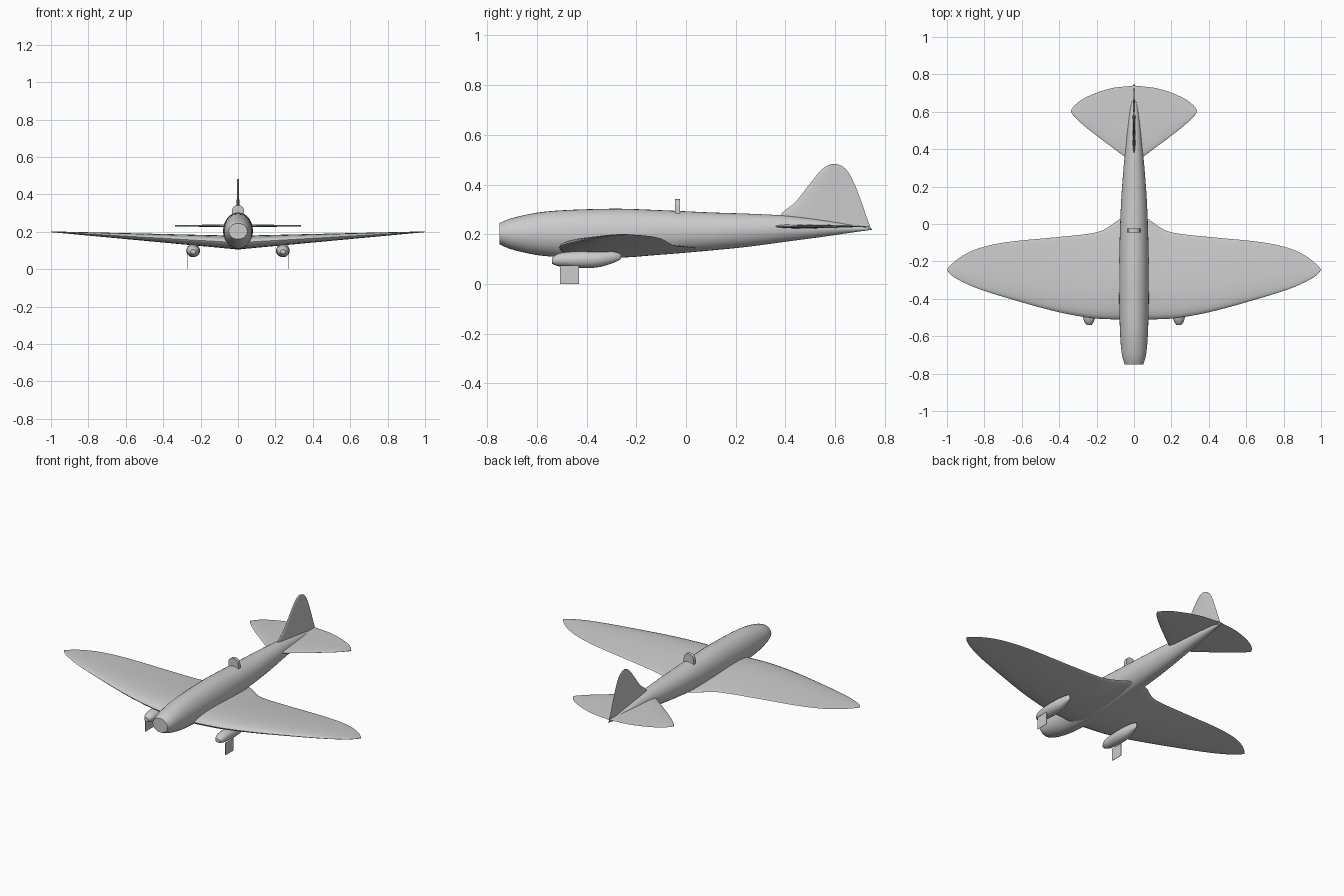
import bpy, bmesh, math

cube = bpy.data.objects.get("Cube")
if cube:
    bpy.data.objects.remove(cube, do_unlink=True)

paint = bpy.data.materials.new("light_grey")
paint.use_nodes = True
GREY = (0.6, 0.6, 0.6, 1)
paint.diffuse_color = GREY
paint.node_tree.nodes["Principled BSDF"].inputs["Base Color"].default_value = GREY


def finish(name, bm, angle=35):
    bmesh.ops.recalc_face_normals(bm, faces=bm.faces)
    mesh = bpy.data.meshes.new(name)
    bm.to_mesh(mesh)
    bm.free()
    mesh.materials.append(paint)
    mesh.shade_smooth()
    mesh.set_sharp_from_angle(angle=math.radians(angle))
    obj = bpy.data.objects.new(name, mesh)
    bpy.context.collection.objects.link(obj)
    return obj


def smooth_rows(rows, steps=6):
    """Catmull-Rom interpolation between cross-section rows."""
    out = []
    for i in range(len(rows) - 1):
        a, b, c, d = (rows[max(0, min(len(rows) - 1, i + k))] for k in (-1, 0, 1, 2))
        for s in range(steps):
            t = s / steps
            out.append([q + t / 2 * (r - p + t * (2 * p - 5 * q + 4 * r - u + t * (3 * (q - r) + u - p)))
                        for p, q, r, u in zip(a, b, c, d)])
    return out + [list(rows[-1])]


def loft(name, rings):
    bm = bmesh.new()
    rings = [[bm.verts.new(p) for p in ring] for ring in rings]
    n = len(rings[0])
    for a, b in zip(rings, rings[1:]):
        for i in range(n):
            j = (i + 1) % n
            bm.faces.new((a[i], a[j], b[j], b[i]))
    bm.faces.new(rings[0])
    bm.faces.new(rings[-1])
    return finish(name, bm)


def body(name, rows, x=0, sides=32):
    """Elliptical body from rows of y, top, bottom, half width."""
    rings = []
    for y, top, bottom, w in smooth_rows(rows):
        ring = []
        for k in range(sides):
            a = math.tau * k / sides
            ring.append((x + w * math.cos(a), y, (top + bottom) / 2 + (top - bottom) / 2 * math.sin(a)))
        rings.append(ring)
    return loft(name, rings)


def foil(front, back, half, sides=28):
    """Airfoil outline as chord position and thickness offset."""
    for k in range(sides):
        a = math.tau * k / sides
        u = (1 + math.cos(a)) / 2
        yield front + (back - front) * u, half * 1.4 * math.sin(a) * (1 - 0.75 * u)


def span_surface(name, rows):
    """Symmetric wing from rows of x, front, back, height, half thickness."""
    half = smooth_rows(rows)
    full = [[-r[0]] + r[1:] for r in reversed(half[1:])] + half
    return loft(name, [[(x, y, z + o) for y, o in foil(f, b, h)] for x, f, b, z, h in full])


def plate(name, outline, axis, low, high):
    """Flat outline extruded along x (outline y,z) or y (outline x,z)."""
    bm = bmesh.new()
    pts = [(low, p, q) if axis == "x" else (p, low, q) for p, q in outline]
    face = bm.faces.new([bm.verts.new(p) for p in pts])
    geom = bmesh.ops.extrude_face_region(bm, geom=[face])["geom"]
    move = (high - low, 0, 0) if axis == "x" else (0, high - low, 0)
    bmesh.ops.translate(bm, verts=[g for g in geom if isinstance(g, bmesh.types.BMVert)], vec=move)
    return finish(name, bm)


# Fuselage with blunt nose and tapered tail
body("fuselage", [
    (-.75, .245, .16, .05), (-.69, .268, .136, .066), (-.55, .293, .111, .076),
    (-.3, .303, .105, .08), (-.1, .297, .118, .077), (.1, .288, .135, .07),
    (.25, .283, .15, .06), (.4, .275, .17, .047), (.55, .257, .19, .033),
    (.68, .235, .209, .015), (.748, .222, .218, .003)])

# Main wing with dihedral, elliptical tips and trailing root fillet
wing = [(0, -.51, .06), (.07, -.51, .03), (.16, -.508, -.03), (.25, -.5, -.053),
        (.43, -.465, -.072), (.68, -.395, -.097), (.83, -.347, -.13),
        (.92, -.308, -.172), (.975, -.275, -.215), (1, -.247, -.243)]
span_surface("wing", [(x, f, b, .142 + .058 * x, .035 * (1 - x) + .002) for x, f, b in wing])

# Tailplane
tail = [(0, .33, .74), (.05, .36, .735), (.12, .412, .726), (.2, .472, .702),
        (.27, .528, .67), (.315, .57, .637), (.337, .598, .608)]
span_surface("tailplane", [(x, f, b, .232, .009 - .018 * x) for x, f, b in tail])

# Tail fin
fin = [(.22, .37, .745), (.28, .382, .723), (.33, .44, .706), (.4, .496, .679),
       (.45, .536, .653), (.475, .565, .627), (.483, .59, .604)]
loft("tail_fin", [[(o, y, z) for y, o in foil(f, b, .009 - .015 * (z - .22))]
                  for z, f, b in smooth_rows(fin)])

# Rounded headrest on the spine
arch = [(.033 * math.cos(math.pi * k / 16), .305 + .037 * math.sin(math.pi * k / 16) ** .7)
        for k in range(17)]
plate("headrest", [(.035, .26)] + arch + [(-.035, .26)], "y", -.045, -.025)

# Undercarriage pods and wheel doors
for side, label in ((1, "left"), (-1, "right")):
    body(label + "_gear_pod", [
        (-.54, .105, .082, .014), (-.505, .125, .07, .031), (-.42, .133, .064, .037),
        (-.35, .133, .068, .033), (-.29, .13, .086, .018), (-.262, .12, .1, .004)],
        x=.24 * side, sides=20)
    plate(label + "_wheel_door", [(-.507, 0), (-.43, 0), (-.43, .075), (-.507, .075)],
          "x", .268 * side, .271 * side)
